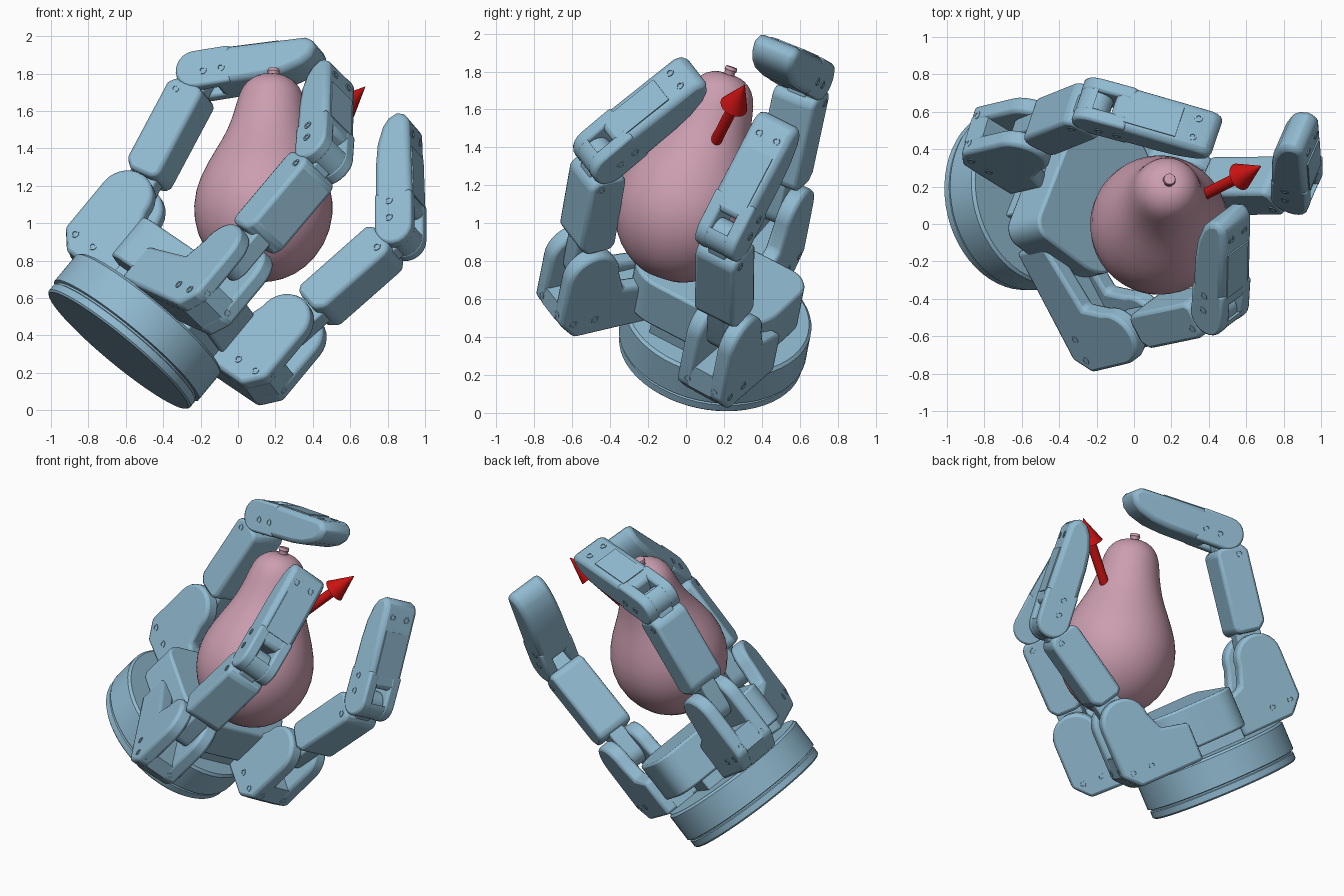
import bpy, math
from mathutils import Vector, Matrix

if "Cube" in bpy.data.objects:
    bpy.data.objects.remove(bpy.data.objects["Cube"])


def material(name, rgb):
    m = bpy.data.materials.new(name)
    m.use_nodes = True
    m.diffuse_color = (*rgb, 1)
    m.node_tree.nodes["Principled BSDF"].inputs["Base Color"].default_value = (*rgb, 1)
    return m


BLUE = material("steel blue", (0.28, 0.49, 0.63))
PINK = material("dusty pink", (0.60, 0.34, 0.43))
RED = material("signal red", (0.60, 0.006, 0.006))


def frame(x, y, z, origin):
    m = Matrix((x, y, z)).transposed().to_4x4()
    m.translation = origin
    return m


def along(direction, origin):
    """Frame whose z axis follows a direction."""
    m = direction.to_track_quat("Z", "Y").to_matrix().to_4x4()
    m.translation = origin
    return m


def add(name, verts, faces, mat, matrix, bevel=0, angle=35):
    mesh = bpy.data.meshes.new(name)
    mesh.from_pydata(verts, [], faces)
    mesh.materials.append(mat)
    ob = bpy.data.objects.new(name, mesh)
    bpy.context.collection.objects.link(ob)
    ob.matrix_world = matrix
    if bevel:
        mod = ob.modifiers.new("rounded edges", "BEVEL")
        mod.width, mod.segments, mod.limit_method = bevel, 2, "ANGLE"
        mod.angle_limit = math.radians(40)
    bpy.ops.object.select_all(action="DESELECT")
    ob.select_set(True)
    bpy.context.view_layer.objects.active = ob
    bpy.ops.object.shade_smooth_by_angle(angle=math.radians(angle))
    return ob


def prism(name, outline, width, matrix, bevel=0.015, shift=0):
    """Counter-clockwise outline in local xy, extruded along local z."""
    n = len(outline)
    verts = [(x, y, shift + s * width / 2) for s in (-1, 1) for x, y in outline]
    faces = [tuple(reversed(range(n))), tuple(range(n, 2 * n))]
    faces += [(i, (i + 1) % n, n + (i + 1) % n, n + i) for i in range(n)]
    return add(name, verts, faces, BLUE, matrix, bevel)


def lathe(name, profile, mat, matrix, seg=48, angle=35):
    """Profile of (radius, height) turned about local z."""
    verts = [(r * math.cos(math.tau * i / seg), r * math.sin(math.tau * i / seg), h)
             for r, h in profile for i in range(seg)]
    faces = [(k * seg + i, k * seg + (i + 1) % seg,
              (k + 1) * seg + (i + 1) % seg, (k + 1) * seg + i)
             for k in range(len(profile) - 1) for i in range(seg)]
    faces += [tuple(reversed(range(seg))), tuple(range(len(verts) - seg, len(verts)))]
    return add(name, verts, faces, mat, matrix, 0, angle)


def arc(cx, cy, r, start, end, steps=10):
    return [(cx + r * math.cos(math.radians(start + (end - start) * i / steps)),
             cy + r * math.sin(math.radians(start + (end - start) * i / steps)))
            for i in range(steps + 1)]


def screw(name, matrix, pos, axis):
    """Small screw head: a raised ring around a sunk centre."""
    z = matrix.to_3x3() @ Vector(axis)
    lathe(name, [(0.022, -0.01), (0.022, 0.004), (0.013, 0.004), (0.011, -0.004)],
          BLUE, along(z, matrix @ Vector(pos)), 14)


# Wrist base and palm share one tilted axis
UP = Vector((0.63, 0.15, 0.76)).normalized()
BASE = Vector((-0.64, 0.13, 0.32))
lathe("wrist_base", [(0.48, 0), (0.49, 0.01), (0.49, 0.05), (0.48, 0.055), (0.48, 0.065),
                     (0.5, 0.07), (0.5, 0.25), (0.485, 0.265)], BLUE, along(UP, BASE), 56)

# Palm: rounded slab on a narrower core, x outward, y across the fingers
ACROSS = Vector((0.33, 0.84, -0.43))
ACROSS = (ACROSS - UP * ACROSS.dot(UP)).normalized()
palm_frame = frame(ACROSS.cross(UP), ACROSS, -UP, BASE)
slab = (arc(0.19, -0.2, 0.22, -90, 0) + arc(0.15, 0.16, 0.26, 0, 90)
        + arc(-0.06, 0.28, 0.14, 90, 180) + arc(-0.1, -0.32, 0.1, 180, 270))
prism("palm_slab", slab, 0.27, palm_frame, 0.015, -0.475)
core = [(-0.18, -0.26), (0.38, -0.2), (0.38, 0.2), (-0.18, 0.26)]
prism("palm_core", core, 0.2, palm_frame, 0.01, -0.32)


def finger(label, knuckle, joint, tip, inner):
    K, J, T = Vector(knuckle), Vector(joint), Vector(tip)
    d1, d2 = (J - K).normalized(), (T - J).normalized()
    hinge = d1.cross(d2).normalized()

    # Knuckle housing: two lobed cheeks around a lower block
    hh = (hinge - UP * hinge.dot(UP)).normalized()
    m = frame(UP.cross(hh), UP, hh, K)
    low = 0.26 - (K - BASE).dot(UP)
    foot = [(-inner, low), (0.06, low), (0.155, low + 0.1)]
    cheek = foot + arc(0, 0, 0.155, 0, 180, 14) + [(-0.2, -0.12), (-inner, -0.16)]
    for s, side in ((-1, "right"), (1, "left")):
        prism(f"{label}_housing_{side}_cheek", cheek, 0.095, m, 0.02, s * 0.1)
        for x in (-0.05, 0.08):
            screw(f"{label}_housing_{side}_screw", m, (x, low + 0.1, s * 0.1475), (0, 0, s))
        screw(f"{label}_housing_front_screw", m, (0.153, low + 0.14, s * 0.085), (1, 0, 0))
    prism(f"{label}_housing_block", foot + [(0.15, -0.18), (-inner, -0.18)], 0.14, m, 0)

    # Lower link: boxy shell on a narrow arm that runs pivot to pivot
    size = (J - K).length
    m = frame(d1, hinge.cross(d1), hinge, K)
    arm = arc(0, 0, 0.085, 90, 270) + arc(size, 0, 0.08, -90, 90)
    prism(f"{label}_link_arm", arm, 0.11, m, 0.01)
    a, b = 0.165, size - 0.08
    shell = [(a, -0.06), (a + 0.05, -0.105), (b - 0.04, -0.105), (b, -0.07),
             (b, 0.08), (b - 0.03, 0.11), (a + 0.03, 0.11), (a, 0.08)]
    prism(f"{label}_link_shell", shell, 0.25, m, 0.025)
    for s in (-1, 1):
        screw(f"{label}_link_screw", m, (b - 0.06, -0.04, s * 0.125), (0, 0, s))

    # Fingertip: root with a slot window, tapering pad and outer cover
    m = frame(d2, hinge.cross(d2), hinge, J)
    root = arc(0, 0, 0.105, 90, 270) + [(0.2, -0.105), (0.2, 0.105)]
    for s, side in ((-1, "right"), (1, "left")):
        prism(f"{label}_tip_{side}_fork", root, 0.075, m, 0.015, s * 0.0875)
        for x in (0.05, 0.15):
            screw(f"{label}_tip_{side}_screw", m, (x, 0.02, s * 0.125), (0, 0, s))
    prism(f"{label}_tip_root_bridge", arc(0, 0, 0.102, 150, 270), 0.12, m, 0)
    pad = [(0.1, -0.105), (0.62, -0.085), (0.67, -0.06), (0.675, -0.02), (0.65, 0.03),
           (0.6, 0.065), (0.5, 0.095), (0.38, 0.105), (0.1, 0.105)]
    prism(f"{label}_tip_body", pad, 0.25, m, 0.03)
    cover = [(0.18, -0.108), (0.47, -0.098), (0.47, -0.088), (0.18, -0.098)]
    prism(f"{label}_tip_cover", cover, 0.17, m, 0)
    for s in (-1, 1):
        screw(f"{label}_tip_end_screw", m, (0.56, -0.088, s * 0.055), (0, -1, 0))


finger("rear_finger", (-0.57, 0.48, 1.09), (-0.20, 0.63, 1.785), (0.42, 0.46, 1.885), 0.3)
finger("front_finger", (-0.02, -0.55, 0.79), (0.46, -0.45, 1.36), (0.49, 0.04, 1.77), 0.6)
finger("side_finger", (0.285, 0.2, 0.425), (0.87, 0.205, 0.94), (0.87, 0.475, 1.475), 0.38)

# Pear with its stem
lean = Vector((0.07, 0.315, 0.947)).normalized()
pear_frame = along(lean, Vector((0.135, -0.01, 1.07)))
pear = lathe("pear_body", [(0.01, -0.375), (0.08, -0.38), (0.165, -0.35), (0.265, -0.28),
                           (0.35, -0.15), (0.382, 0), (0.357, 0.15), (0.285, 0.3),
                           (0.225, 0.42), (0.192, 0.55), (0.177, 0.64), (0.147, 0.705),
                           (0.09, 0.748), (0.04, 0.757), (0.01, 0.752)],
             PINK, pear_frame, 32, 80)
pear.modifiers.new("soft", "SUBSURF").levels = 1
pear.modifiers["soft"].render_levels = 1
lathe("pear_stem", [(0.03, 0.73), (0.028, 0.77), (0.034, 0.78), (0.03, 0.797)],
      PINK, pear_frame, 16)

# Direction arrow
tail, point = Vector((0.35, 0.145, 1.41)), Vector((0.68, 0.31, 1.73))
size = (point - tail).length
lathe("arrow", [(0.03, 0), (0.03, size - 0.17), (0.075, size - 0.17), (0.001, size)],
      RED, along(point - tail, tail), 24)
